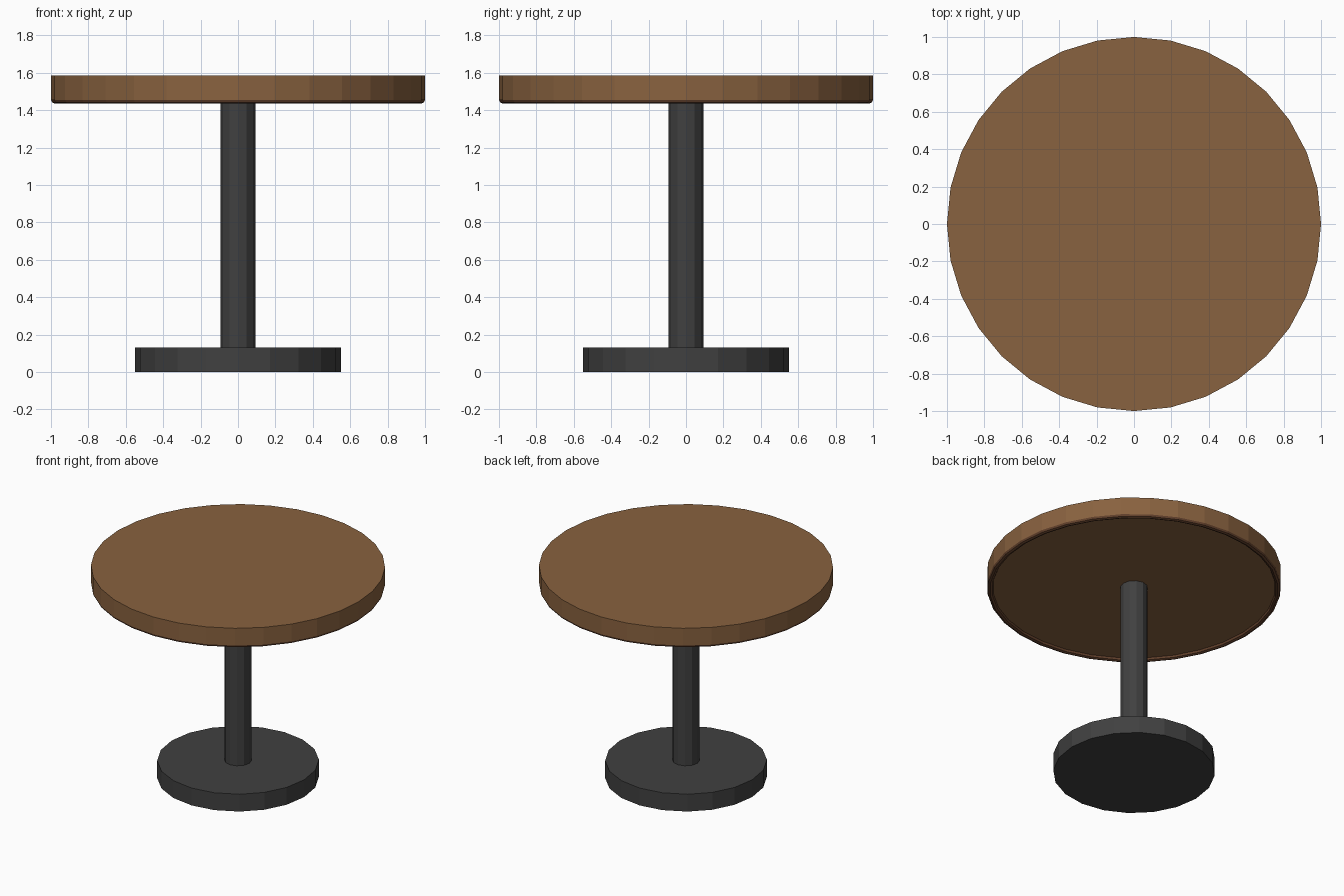
import bpy
import math

if "Cube" in bpy.data.objects:
    bpy.data.objects.remove(bpy.data.objects["Cube"])


def material(name, rgb):
    m = bpy.data.materials.new(name)
    m.diffuse_color = (*rgb, 1.0)
    m.use_nodes = True
    m.node_tree.nodes["Principled BSDF"].inputs["Base Color"].default_value = m.diffuse_color
    return m


wood = material("warm_wood", (0.25, 0.122, 0.05))
trim = material("dark_wood", (0.13, 0.055, 0.026))
metal = material("dark_metal", (0.052, 0.052, 0.052))


def cylinder(name, sides, radius, z0, z1, mat):
    # the first vertex sits on an axis for every side count used here
    bpy.ops.mesh.primitive_cylinder_add(vertices=sides, radius=radius, depth=z1 - z0,
                                        location=(0, 0, (z0 + z1) / 2))
    ob = bpy.context.object
    ob.name = name
    ob.data.materials.append(mat)
    return ob


# pedestal
cylinder("base", 20, 0.55, 0.0, 0.13, metal)
cylinder("pole", 12, 0.093, 0.12, 1.46, metal)

# round top
cylinder("tabletop", 32, 1.0, 1.455, 1.585, wood)

# thin rounded rim under the edge of the top
bpy.ops.mesh.primitive_torus_add(major_segments=32, minor_segments=8, major_radius=0.98,
                                 minor_radius=0.02, location=(0, 0, 1.455))
rim = bpy.context.object
rim.name = "tabletop_rim"
rim.data.materials.append(trim)
